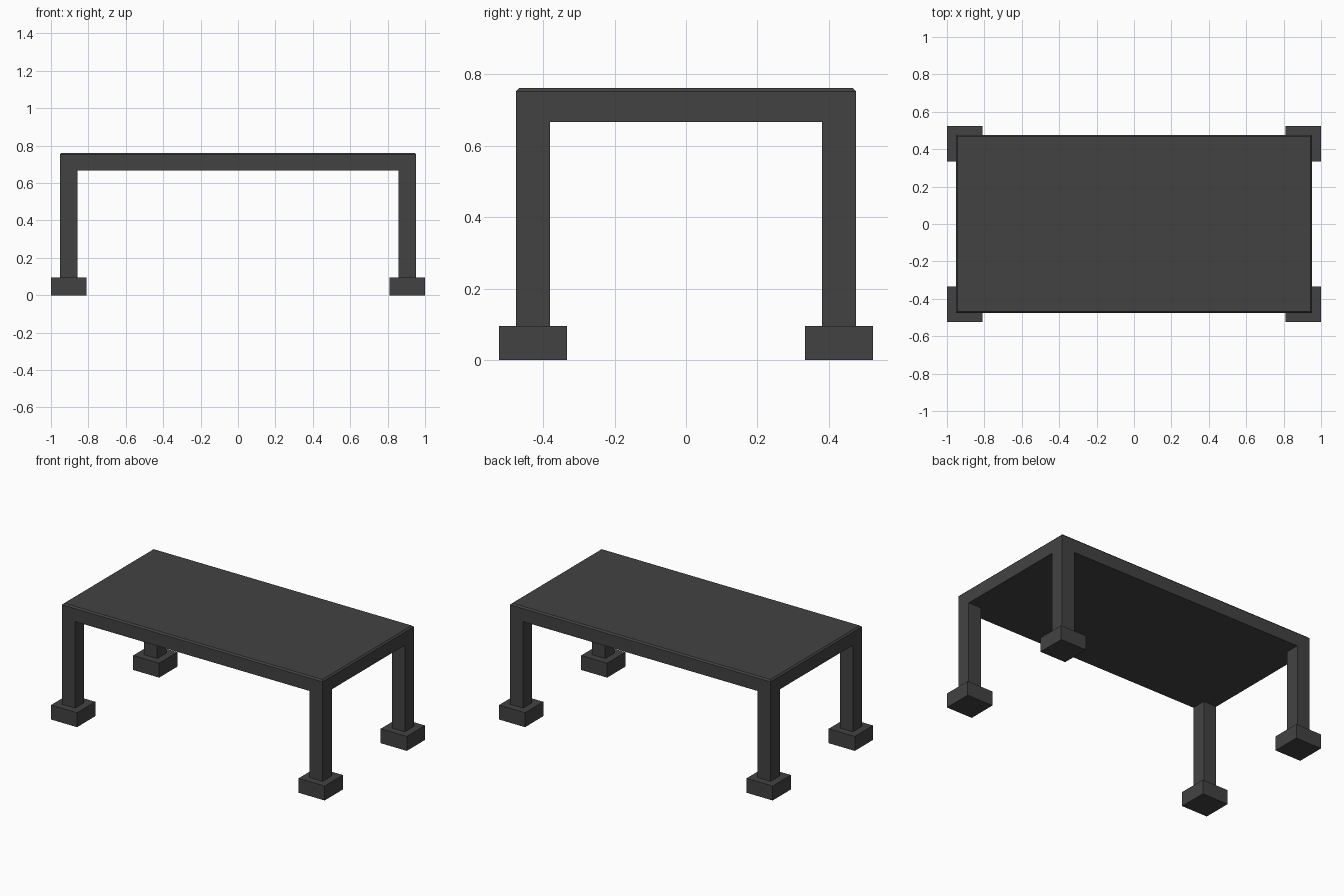
import bpy, bmesh
from mathutils import Matrix, Vector

if "Cube" in bpy.data.objects:
    bpy.data.objects.remove(bpy.data.objects["Cube"])

U = 2 / 21                      # module: leg thickness
HX, HY = 10 * U, 5 * U          # half size of the top
Z_UNDER, Z_TOP = 7 * U, 8 * U

dark = bpy.data.materials.new("dark_grey")
dark.diffuse_color = (0.055, 0.055, 0.055, 1)
dark.use_nodes = True
dark.node_tree.nodes["Principled BSDF"].inputs["Base Color"].default_value = dark.diffuse_color


def add_object(name, bm):
    bmesh.ops.recalc_face_normals(bm, faces=bm.faces[:])
    mesh = bpy.data.meshes.new(name)
    bm.to_mesh(mesh)
    bm.free()
    mesh.materials.append(dark)
    obj = bpy.data.objects.new(name, mesh)
    bpy.context.collection.objects.link(obj)
    return obj


def extrude(bm, faces, dz):
    geom = bmesh.ops.extrude_face_region(bm, geom=faces)["geom"]
    verts = [g for g in geom if isinstance(g, bmesh.types.BMVert)]
    bmesh.ops.translate(bm, verts=verts, vec=(0, 0, dz))


# Table frame: 3x3 slab with the four corner cells pulled down into legs
bm = bmesh.new()
xs = (-HX, -HX + U, HX - U, HX)
ys = (-HY, -HY + U, HY - U, HY)
grid = [[bm.verts.new((x, y, Z_UNDER)) for y in ys] for x in xs]
for i in range(3):
    for j in range(3):
        bm.faces.new((grid[i][j], grid[i][j + 1], grid[i + 1][j + 1], grid[i + 1][j]))
ret = bmesh.ops.extrude_face_region(bm, geom=bm.faces[:], use_keep_orig=True)
top = [g for g in ret["geom"] if isinstance(g, bmesh.types.BMVert)]
bmesh.ops.translate(bm, verts=top, vec=(0, 0, Z_TOP - Z_UNDER))
bmesh.ops.recalc_face_normals(bm, faces=bm.faces[:])
for sx in (-1, 1):
    for sy in (-1, 1):
        corner = [f for f in bm.faces if f.normal.z < -0.9
                  and f.calc_center_median().x * sx > HX - U
                  and f.calc_center_median().y * sy > HY - U]
        extrude(bm, corner, U - Z_UNDER)
bm.normal_update()
bmesh.ops.dissolve_limit(bm, angle_limit=0.02, verts=bm.verts[:], edges=bm.edges[:])

# Small chamfer around the top edge
rim = [e for e in bm.edges if all(v.co.z > Z_TOP - 1e-4 for v in e.verts)]
bmesh.ops.bevel(bm, geom=rim, offset=U * 0.1, segments=1, affect='EDGES')
add_object("table_top_and_legs", bm)

# Square foot blocks, centred under each leg
for sx, side in ((-1, "left"), (1, "right")):
    for sy, end in ((-1, "front"), (1, "back")):
        bm = bmesh.new()
        centre = Vector((sx * (HX - U / 2), sy * (HY - U / 2), U / 2))
        bmesh.ops.create_cube(bm, size=1, matrix=Matrix.Translation(centre)
                              @ Matrix.Diagonal((2 * U, 2 * U, U, 1)))
        add_object(f"{end}_{side}_foot", bm)
